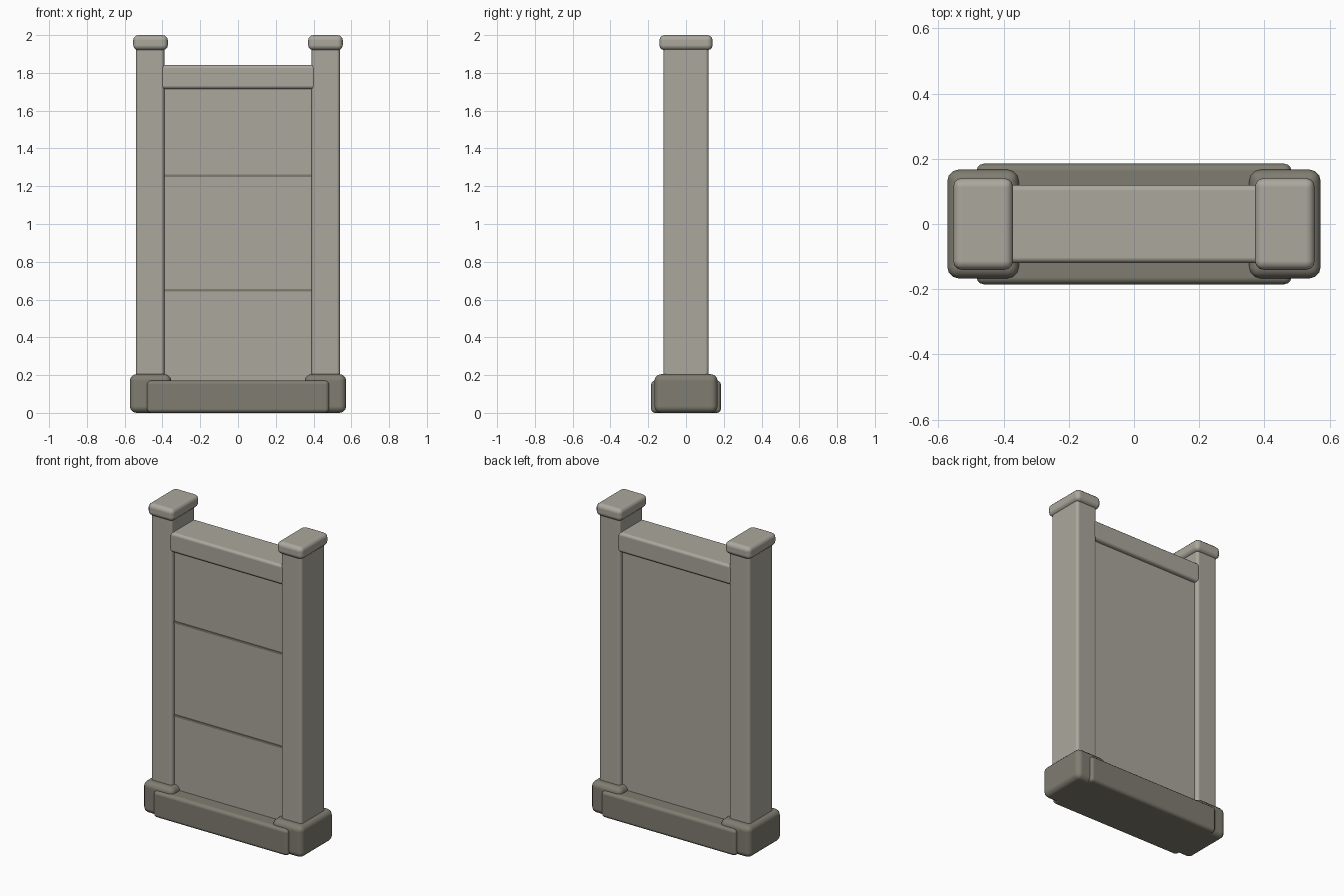
import bpy
import bmesh
from math import radians
from mathutils import Vector

cube = bpy.data.objects.get("Cube")
if cube:
    bpy.data.objects.remove(cube, do_unlink=True)


def make_material(name, rgb):
    mat = bpy.data.materials.new(name)
    mat.use_nodes = True
    mat.diffuse_color = (*rgb, 1)
    bsdf = next(n for n in mat.node_tree.nodes if n.type == "BSDF_PRINCIPLED")
    bsdf.inputs["Base Color"].default_value = (*rgb, 1)
    bsdf.inputs["Roughness"].default_value = 0.8
    return mat


light_stone = make_material("light stone", (0.41, 0.39, 0.34))
dark_stone = make_material("dark stone", (0.215, 0.205, 0.165))


def block(name, low, high, mat, bevel=0.0, segments=3):
    """Box between two corners, with rounded edges."""
    low, high = Vector(low), Vector(high)
    bm = bmesh.new()
    bmesh.ops.create_cube(bm, size=1)
    bmesh.ops.scale(bm, vec=high - low, verts=bm.verts)
    mesh = bpy.data.meshes.new(name)
    bm.to_mesh(mesh)
    bm.free()
    mesh.materials.append(mat)
    obj = bpy.data.objects.new(name, mesh)
    obj.location = (low + high) / 2
    bpy.context.collection.objects.link(obj)
    if bevel:
        mod = obj.modifiers.new("rounded edges", "BEVEL")
        mod.width = bevel
        mod.segments = segments
        mod.harden_normals = True
        bpy.ops.object.select_all(action="DESELECT")
        obj.select_set(True)
        bpy.context.view_layer.objects.active = obj
        bpy.ops.object.shade_smooth_by_angle(angle=radians(35))
    return obj


def centred(name, x, half_x, half_y, bottom, top, mat, bevel):
    return block(name, (x - half_x, -half_y, bottom),
                 (x + half_x, half_y, top), mat, bevel)


# Post, cap and foot on each side
for side, s in (("left", 1), ("right", -1)):
    centred(side + "_post", s * 0.465, 0.075, 0.12, 0.1, 1.95, light_stone, 0.018)
    centred(side + "_cap", s * 0.463, 0.092, 0.141, 1.92, 2.0, light_stone, 0.028)
    centred(side + "_foot", s * 0.463, 0.11, 0.167, 0, 0.205, dark_stone, 0.035)

# Rails
centred("top_rail", 0, 0.41, 0.12, 1.715, 1.842, light_stone, 0.018)
centred("base_rail", 0, 0.483, 0.185, 0, 0.172, dark_stone, 0.022)

# Recessed panel with thin seams on the front
panel_y = 0.092
centred("panel", 0, 0.42, panel_y, 0.1, 1.78, light_stone, 0)
for name, z in (("upper_seam", 1.255), ("lower_seam", 0.65)):
    block(name, (-0.395, -panel_y - 0.004, z - 0.007),
          (0.395, -panel_y + 0.004, z + 0.007), dark_stone)
